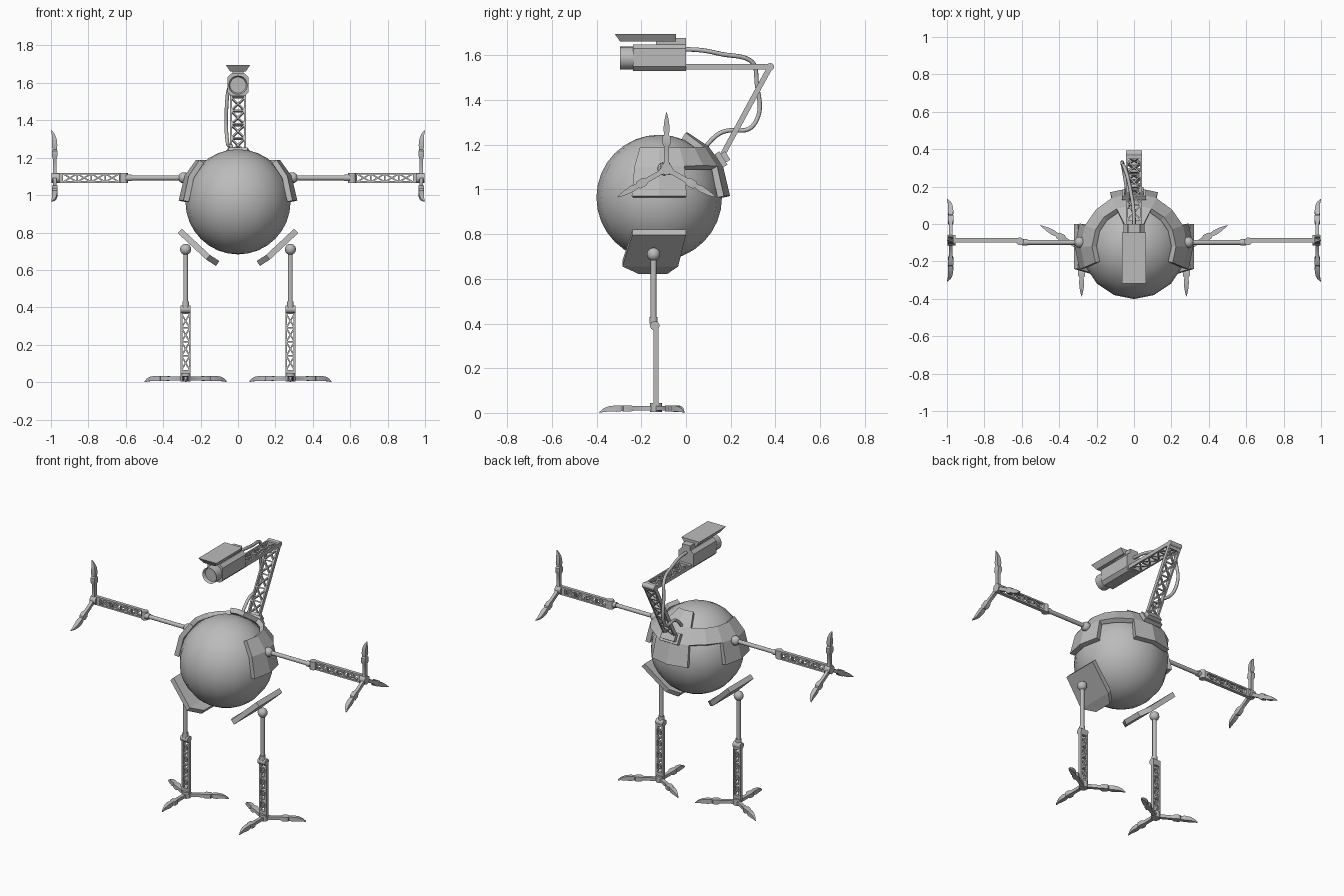
import bpy, bmesh, math
from mathutils import Matrix, Vector

if "Cube" in bpy.data.objects:
    bpy.data.objects.remove(bpy.data.objects["Cube"])

grey = bpy.data.materials.new("plain grey")
grey.diffuse_color = (0.5, 0.5, 0.5, 1)
grey.use_nodes = True
grey.node_tree.nodes["Principled BSDF"].inputs["Base Color"].default_value = grey.diffuse_color
I = Matrix.Identity(4)
T = Matrix.Translation


def finish(name, bm, mat=I, mirror=False, smooth=True, solid=0):
    bm = bm.copy()
    bm.transform((Matrix.Scale(-1, 4, (1, 0, 0)) if mirror else I) @ mat)
    if mirror:
        bmesh.ops.reverse_faces(bm, faces=bm.faces[:])
    me = bpy.data.meshes.new(name)
    bm.to_mesh(me)
    bm.free()
    ob = bpy.data.objects.new(name, me)
    bpy.context.collection.objects.link(ob)
    me.materials.append(grey)
    if solid:
        m = ob.modifiers.new("thickness", 'SOLIDIFY')
        m.thickness, m.offset = solid, 1
    elif smooth:
        bpy.ops.object.select_all(action='DESELECT')
        ob.select_set(True)
        bpy.context.view_layer.objects.active = ob
        bpy.ops.object.shade_smooth_by_angle(angle=math.radians(35))
    return ob


def pair(name, bm, mat=I, **kw):
    finish("right_" + name, bm, mat, False, **kw)
    finish("left_" + name, bm, mat, True, **kw)


def box(bm, mat, size):
    bmesh.ops.create_cube(bm, size=1, matrix=mat @ Matrix.Diagonal((*size, 1)))


def cyl(bm, p0, p1, r, n=14):
    p0, p1 = Vector(p0), Vector(p1)
    d = p1 - p0
    mat = T((p0 + p1) / 2) @ d.to_track_quat('Z', 'Y').to_matrix().to_4x4()
    bmesh.ops.create_cone(bm, cap_ends=True, segments=n, radius1=r, radius2=r,
                          depth=d.length, matrix=mat)


def loft(bm, rings):
    rows = [[bm.verts.new(p) for p in ring] for ring in rings]
    n = len(rows[0])
    faces = [bm.faces.new(rows[0][::-1]), bm.faces.new(rows[-1])]
    for a, b in zip(rows, rows[1:]):
        for i in range(n):
            j = (i + 1) % n
            faces.append(bm.faces.new((a[i], a[j], b[j], b[i])))
    bmesh.ops.recalc_face_normals(bm, faces=faces)


def truss(bm, mat, length, w, t, bays, end):
    # lattice beam along local z, wide in x
    rail = 0.01
    for s in (-1, 1):
        box(bm, mat @ T((s * (w - rail) / 2, 0, length / 2)), (rail, t, length))
    for z in (end / 2, length - end / 2):
        box(bm, mat @ T((0, 0, z)), (w, t, end))
    step = (length - 2 * end) / bays
    run = w - rail
    for i in range(bays):
        z = end + step * (i + 0.5)
        for s in (-1, 1):
            rot = Matrix.Rotation(s * math.atan2(run, step), 4, 'Y')
            box(bm, mat @ T((0, 0, z)) @ rot, (0.008, t * 0.7, math.hypot(run, step)))
        if i:
            box(bm, mat @ T((0, 0, z - step / 2)), (w, t * 0.8, 0.008))


# body ball
C = Vector((0, -0.12, 0.964))
bm = bmesh.new()
bmesh.ops.create_uvsphere(bm, u_segments=16, v_segments=16, radius=0.281)
finish("body_ball", bm, T(C))

# armour shell wrapped round the back and shoulders, with two notches
bm = bmesh.new()
azs = [-114, -90, -66, -46, -25, 0, 25, 46, 66, 90, 114]
els = [0, 26, 46, 67]
R = 0.288


def on_ball(az, el):
    a, e = math.radians(az), math.radians(el)
    return (R * math.cos(e) * math.sin(a), R * math.cos(e) * math.cos(a), R * math.sin(e))


grid = [[bm.verts.new(on_ball(a, e)) for e in els] for a in azs]
for i in range(len(azs) - 1):
    mid = abs(azs[i] + azs[i + 1]) / 2
    for j in range(3):
        if (j == 0 and 25 < mid < 66) or (j == 2 and mid > 25):
            continue
        bm.faces.new((grid[i][j], grid[i][j + 1], grid[i + 1][j + 1], grid[i + 1][j]))
bmesh.ops.delete(bm, geom=[v for v in bm.verts if not v.link_faces], context='VERTS')
finish("armour_shell", bm, T(C), solid=0.03)

# hip plates
bm = bmesh.new()
rows = [(0.30, 0.82, -0.24, 0.0), (0.15, 0.68, -0.285, -0.035), (0.10, 0.648, -0.21, -0.085)]
vs = [[bm.verts.new((x, y, z)) for y in (y0, y1)] for x, z, y0, y1 in rows]
for a, b in zip(vs, vs[1:]):
    bm.faces.new((b[0], b[1], a[1], a[0]))
pair("hip_plate", bm, solid=0.032)


# limbs: three-toed claw, lattice segment, joint and rod, built along local z
def limb(first_angle):
    bm = bmesh.new()
    toe = [(0, .018, .008, .032), (.035, .011, .010, .030), (.10, .011, .010, .030),
           (.115, .019, .006, .034), (.145, .018, .006, .034), (.152, .010, .008, .032),
           (.175, .014, .005, .034), (.21, .011, .006, .030), (.235, .006, .004, .020),
           (.253, .001, 0, .005)]
    for k in range(3):
        m = Matrix.Rotation(math.radians(first_angle + 120 * k), 4, 'Z')
        loft(bm, [[m @ Vector(p) for p in ((r, -w, a), (r, w, a), (r, w, b), (r, -w, b))]
                  for r, w, a, b in toe])
    cyl(bm, (0, 0, 0.004), (0, 0, 0.045), 0.027)
    truss(bm, T((0, 0, 0.03)), 0.37, 0.054, 0.022, 4, 0.035)
    cyl(bm, (-0.027, -0.006, 0.39), (0.027, -0.006, 0.39), 0.021)
    cyl(bm, (0, -0.011, 0.38), (0, -0.011, 0.71), 0.013)
    cyl(bm, (0, -0.011, 0.40), (0, -0.011, 0.43), 0.018)
    bmesh.ops.create_uvsphere(bm, u_segments=12, v_segments=8, radius=0.03,
                              matrix=T((0, -0.011, 0.71)))
    return bm


pair("leg", limb(-90), T((0.28, -0.134, 0)))
pair("arm", limb(0), T((1.0, -0.087, 1.092)) @ Matrix.Rotation(math.radians(-90), 4, 'Y'))


# neck: two lattice beams with a corner hinge and a base block
def along(p0, p1):
    z = (p1 - p0).normalized()
    x = Vector((1, 0, 0))
    m = Matrix((x, z.cross(x), z)).transposed().to_4x4()
    return T(p0) @ m, (p1 - p0).length


base, elbow, tip = Vector((0, .15, 1.13)), Vector((0, .377, 1.549)), Vector((0, -.01, 1.549))
bm = bmesh.new()
for p0, p1, n in ((base, elbow, 5), (elbow, tip, 4)):
    m, length = along(p0, p1)
    truss(bm, m, length, 0.086, 0.024, n, 0.03)
cyl(bm, elbow - Vector((.043, 0, 0)), elbow + Vector((.043, 0, 0)), 0.017)
finish("neck_beams", bm)
bm = bmesh.new()
m, _ = along(C, base)
box(bm, m @ T((0, 0, 0.325)), (0.13, 0.07, 0.024))
box(bm, m @ T((0, 0, 0.345)), (0.10, 0.045, 0.03))
finish("neck_base", bm)

# camera body with chamfered corners
bm = bmesh.new()
w, h, c = 0.055, 0.06, 0.02
oct8 = [(w, h - c), (w - c, h), (c - w, h), (-w, h - c), (-w, c - h), (c - w, -h), (w - c, -h), (w, c - h)]
loft(bm, [[(x, y, 1.59 + z) for x, z in oct8] for y in (-0.237, 0)])
finish("camera_body", bm)

# lens hood with recessed glass
bm = bmesh.new()
cyl(bm, (0, -0.23, 1.588), (0, -0.296, 1.588), 0.051, 24)
bm.normal_update()
front = [f for f in bm.faces if f.normal.y < -0.9]
bmesh.ops.inset_region(bm, faces=front, thickness=0.008)
bmesh.ops.translate(bm, verts=list(front[0].verts), vec=(0, 0.02, 0))
finish("lens_hood", bm)

# sun shield, wider at the top, and its mount
bm = bmesh.new()
loft(bm, [[(-a, y, z), (a, y, z), (a, -0.045, z), (-a, -0.045, z)]
          for a, y, z in ((0.043, -0.295, 1.662), (0.065, -0.318, 1.695))])
finish("sun_shield", bm, smooth=False)
bm = bmesh.new()
box(bm, T((0, -0.067, 1.662)), (0.06, 0.134, 0.034))
finish("shield_mount", bm, smooth=False)

# cable from the camera down to the shell
path = [(0, -.01, 1.627), (0, .08, 1.628), (-.015, .16, 1.60), (-.03, .24, 1.60),
        (-.055, .32, 1.57), (-.062, .31, 1.47), (-.065, .345, 1.36), (-.055, .29, 1.25),
        (-.04, .20, 1.275), (-.03, .13, 1.25), (-.03, .08, 1.18)]
cu = bpy.data.curves.new("cable", 'CURVE')
cu.dimensions = '3D'
cu.bevel_depth, cu.bevel_resolution, cu.use_fill_caps = 0.01, 2, True
sp = cu.splines.new('NURBS')
sp.points.add(len(path) - 1)
for p, co in zip(sp.points, path):
    p.co = (*co, 1)
sp.order_u, sp.use_endpoint_u, sp.resolution_u = 4, True, 6
cu.materials.append(grey)
bpy.context.collection.objects.link(bpy.data.objects.new("cable", cu))
